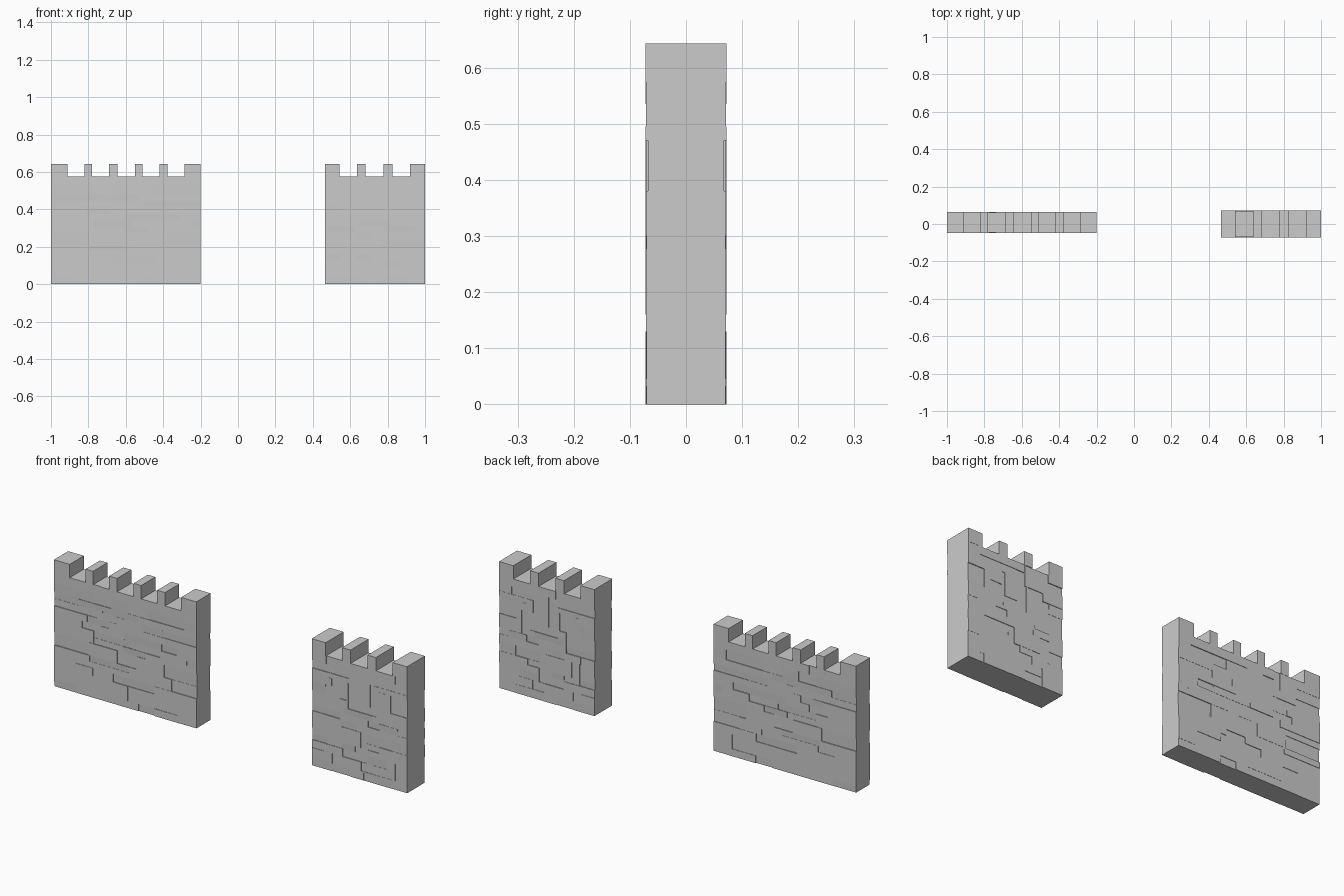
import bpy, bmesh, random

if "Cube" in bpy.data.objects:
    bpy.data.objects.remove(bpy.data.objects["Cube"])

NONE = (0.0, 0.0)          # empty cell: no depth at its bottom or top edge


def stone_wall(name, x0, x1, cy, depth, rows, merlons, length, merge, seed):
    rng = random.Random(seed)

    # Vertical joints of every course
    courses = []
    for _ in rows[:-1]:
        joints, x = [x0], x0 + rng.uniform(0.4, 1.0) * length[1]
        while x < x1 - length[0] * 0.6:
            joints.append(round(x, 3))
            x += rng.uniform(*length)
        courses.append(joints + [x1])
    cols = sorted({x for c in courses for x in c} | {x for m in merlons for x in m})
    mids = [(a + b) / 2 for a, b in zip(cols, cols[1:])]

    # Depth of each stone; some continue the stone beneath them
    grid = []
    for i, joints in enumerate(courses):
        line = [NONE] * len(mids)
        for a, b in zip(joints, joints[1:]):
            top = depth - rng.choice((0, 0.001, 0.002, 0.004))
            stone = (top - rng.choice((0, 0, 0.001)), top)
            if i == len(courses) - 1:
                stone = (depth, depth)
            joined = i > 0 and rng.random() < merge
            for j, m in enumerate(mids):
                if a < m < b:
                    line[j] = (grid[-1][j][1],) * 2 if joined else stone
        grid.append(line)

    # Battlements stand on the top course
    grid.append([(depth, depth) if any(a < m < b for a, b in merlons) else NONE
                 for m in mids])
    zs = rows + [0.643]

    bm = bmesh.new()

    def quad(*pts):
        bm.faces.new([bm.verts.new(p) for p in pts])

    # Stone faces and the small steps between side-by-side stones
    for i, line in enumerate(grid):
        za, zb = zs[i], zs[i + 1]
        for j, (b, t) in enumerate(line):
            if t:
                quad((cols[j], -b, za), (cols[j + 1], -b, za),
                     (cols[j + 1], -t, zb), (cols[j], -t, zb))
        padded = [NONE] + line + [NONE]
        for x, lft, rgt in zip(cols, padded, padded[1:]):
            if lft != rgt:
                quad((x, -lft[0], za), (x, -rgt[0], za),
                     (x, -rgt[1], zb), (x, -lft[1], zb))

    # Ledges between courses, underside, walkway and battlement tops
    empty = [NONE] * len(mids)
    stack = [empty] + grid + [empty]
    for z, low, high in zip(zs, stack, stack[1:]):
        for j in range(len(mids)):
            p, q = low[j][1], high[j][0]
            if p != q:
                quad((cols[j], -p, z), (cols[j + 1], -p, z),
                     (cols[j + 1], -q, z), (cols[j], -q, z))

    bmesh.ops.remove_doubles(bm, verts=bm.verts, dist=1e-5)
    mesh = bpy.data.meshes.new(name)
    bm.to_mesh(mesh)
    bm.free()
    obj = bpy.data.objects.new(name, mesh)
    bpy.context.collection.objects.link(obj)
    obj.location.y = cy

    # The back repeats the front
    mirror = obj.modifiers.new("back_half", 'MIRROR')
    mirror.use_axis = (False, True, False)
    return obj


# Long wall on the left
stone_wall("long_wall", -1.0, -0.2, 0.008, 0.057,
           [0, 0.037, 0.11, 0.15, 0.18, 0.21, 0.275, 0.305, 0.34,
            0.375, 0.41, 0.445, 0.48, 0.53, 0.575],
           [(-1.0, -0.912), (-0.822, -0.78), (-0.69, -0.645),
            (-0.552, -0.51), (-0.42, -0.376), (-0.285, -0.2)],
           (0.08, 0.24), 0.12, 4)

# Short, thicker wall on the right
stone_wall("short_wall", 0.465, 1.0, 0.0, 0.072,
           [0, 0.045, 0.09, 0.13, 0.16, 0.19, 0.24, 0.277, 0.31,
            0.34, 0.38, 0.43, 0.47, 0.495, 0.535, 0.575],
           [(0.465, 0.543), (0.635, 0.683), (0.778, 0.825), (0.92, 1.0)],
           (0.06, 0.17), 0.3, 9)
